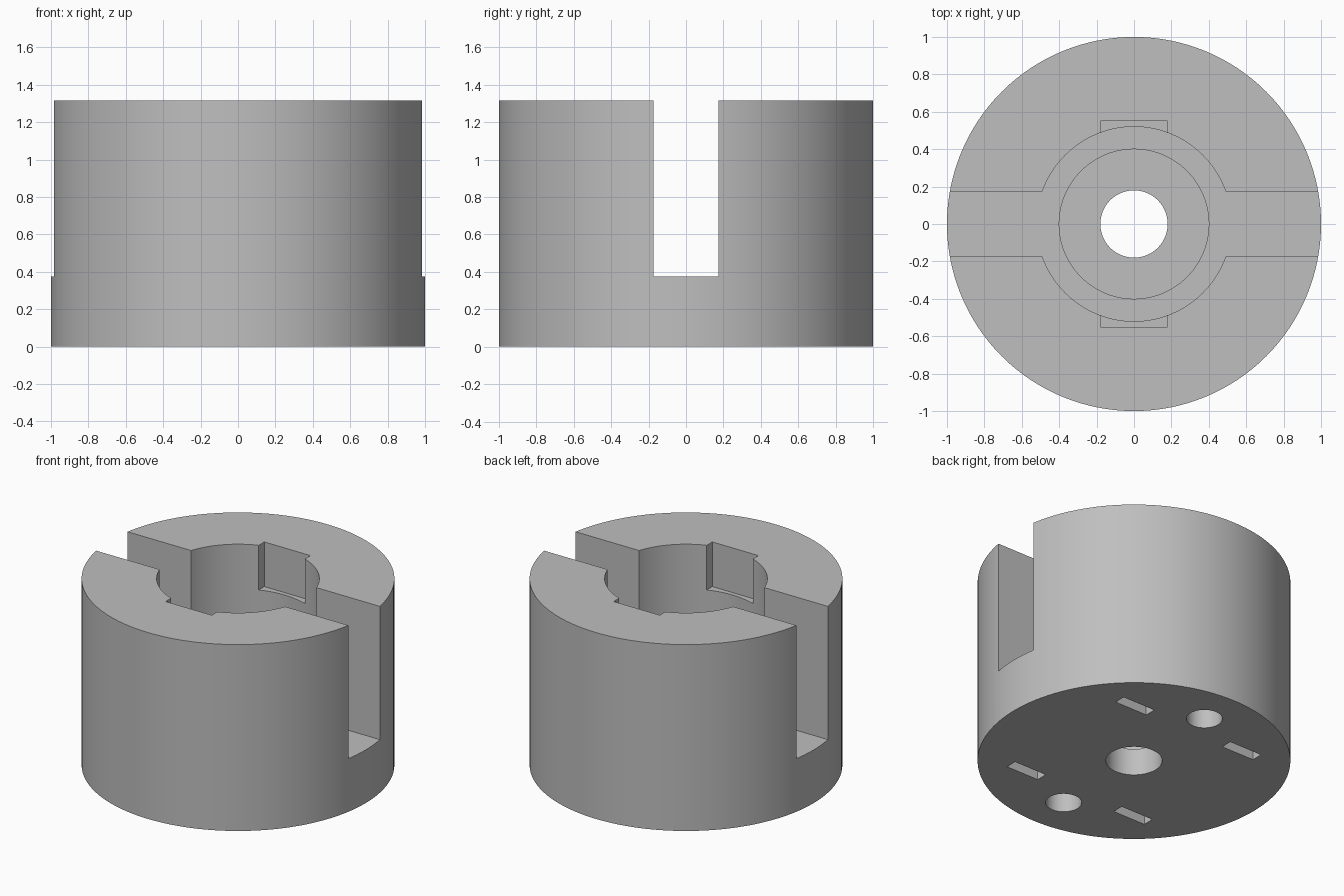
import bpy, math

if "Cube" in bpy.data.objects:
    bpy.data.objects.remove(bpy.data.objects["Cube"])

H = 1.315          # total height
FLOOR = 0.375      # floor of the cross slot and main bore
RECESS = 0.19      # floor of the stepped recess
POCKET = 1.0       # floor of the two key pockets
BLIND = 0.375      # depth of the holes in the underside

grey = bpy.data.materials.new("plain_grey")
grey.diffuse_color = (0.52, 0.52, 0.52, 1)
grey.use_nodes = True
grey.node_tree.nodes["Principled BSDF"].inputs["Base Color"].default_value = grey.diffuse_color


def cylinder(name, r, z0, z1, x=0, y=0, n=128):
    bpy.ops.mesh.primitive_cylinder_add(vertices=n, radius=r, depth=z1 - z0,
                                        location=(x, y, (z0 + z1) / 2))
    bpy.context.object.name = name
    return bpy.context.object


def box(name, sx, sy, z0, z1, x=0, y=0):
    bpy.ops.mesh.primitive_cube_add(size=1, location=(x, y, (z0 + z1) / 2))
    ob = bpy.context.object
    ob.name = name
    ob.scale = (sx, sy, z1 - z0)
    bpy.ops.object.transform_apply(location=False, rotation=False, scale=True)
    return ob


# Solid round body
body = cylinder("slotted_hub", 1.0, 0, H)
body.data.materials.append(grey)

# Cross slot, main bore, stepped recess and centre hole
cutters = [
    box("cross_slot", 3, 0.35, FLOOR, H + 0.2),
    cylinder("main_bore", 0.52, FLOOR, H + 0.2),
    cylinder("recess", 0.4, RECESS, H + 0.2),
    cylinder("centre_hole", 0.18, -0.2, H + 0.2, n=64),
    box("key_pockets", 0.36, 1.1, POCKET, H + 0.2),
]

# Blind round holes and rectangular sockets in the underside
for sy in (-1, 1):
    cutters.append(cylinder("round_hole", 0.115, -0.2, BLIND, y=0.70 * sy, n=48))
    for sx in (-1, 1):
        cutters.append(box("socket", 0.255, 0.08, -0.2, BLIND, 0.445 * sx, 0.54 * sy))

for c in cutters:
    bpy.ops.object.select_all(action='DESELECT')
    body.select_set(True)
    bpy.context.view_layer.objects.active = body
    mod = body.modifiers.new(c.name, 'BOOLEAN')
    mod.operation = 'DIFFERENCE'
    mod.solver = 'EXACT'
    mod.object = c
    bpy.ops.object.modifier_apply(modifier=mod.name)
    bpy.data.objects.remove(c)

# Smooth round walls, sharp machined edges
bpy.ops.object.shade_smooth_by_angle(angle=math.radians(20))
